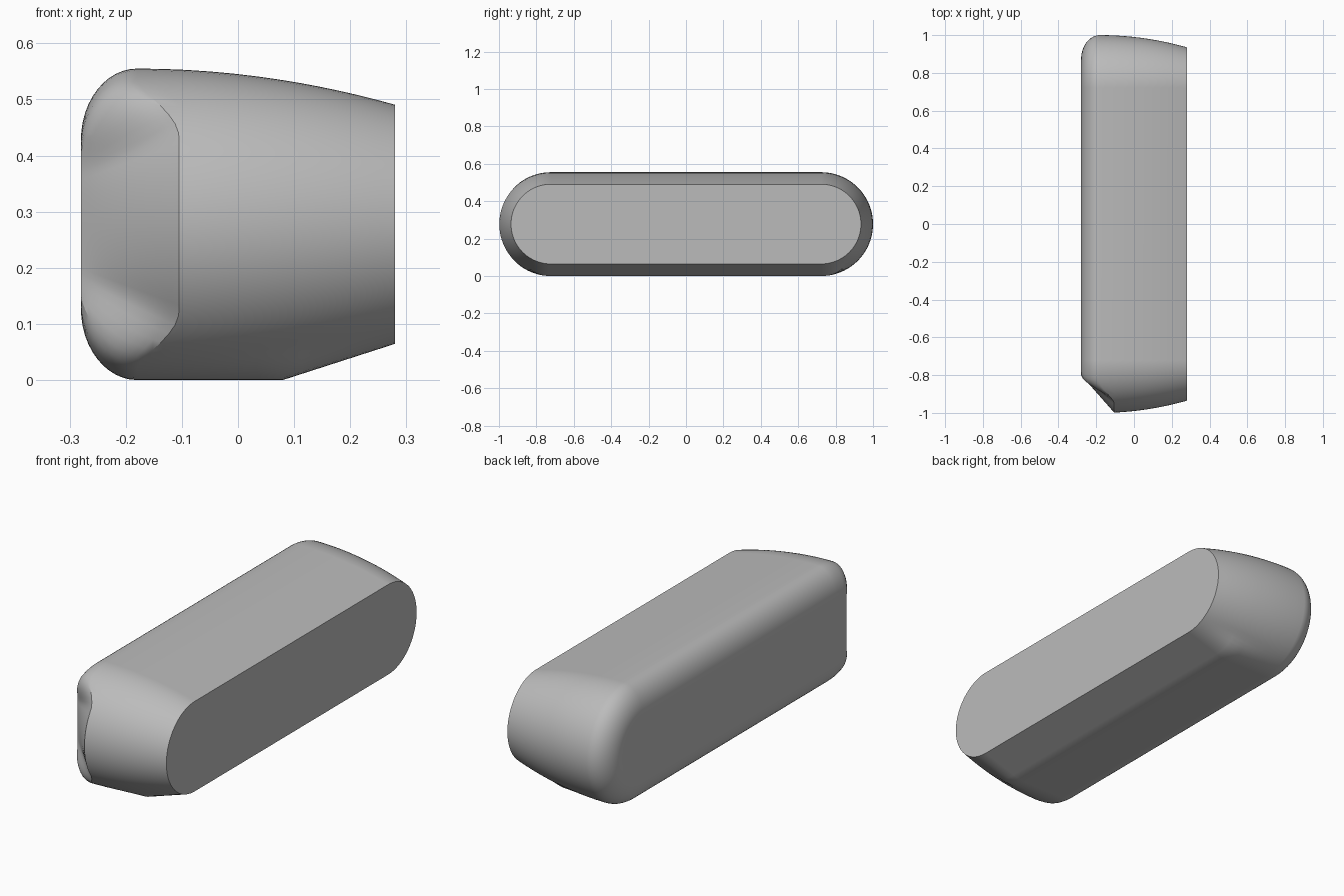
import bpy, bmesh
from math import sin, cos, pi, radians

if "Cube" in bpy.data.objects:
    bpy.data.objects.remove(bpy.data.objects["Cube"], do_unlink=True)

R, R_FACE, R_END = 0.2775, 0.15, 0.213   # widest, left face and right face radii
HALF, X_L, X_R, MID = 0.7225, -0.28, 0.28, 0.2775
X_FILLET, X_CHAMFER, X_KINK = -0.18, -0.105, 0.08
ARC, FIL, BODY = 40, 12, 6


def smooth(t):
    t = min(max(t, 0), 1)
    return t * t * (3 - 2 * t)


def mix(a, b, t):
    return a + (b - a) * t


def radius(x, a):
    """Curved taper, with a flat underside that kinks into a straight slope."""
    curved = R - (R - R_END) * ((x - X_FILLET) / (X_R - X_FILLET)) ** 2
    under = mix(R, R_END, max(0, (x - X_KINK) / (X_R - X_KINK)))
    return mix(curved, under, smooth((-sin(a) - 0.85) / 0.15))


def outline(x, r, a, side):
    return (x, side * (HALF + r * cos(a)), MID + r * sin(a))


def column(a, side):
    """One line of points running from the left face to the right face."""
    chamfer = smooth((radians(68) - abs(a)) / radians(34)) if side < 0 else 0
    inner = outline(X_L, R_FACE, a, side)
    inner = (inner[0], max(inner[1], -0.8), inner[2])
    fillet_end = outline(X_FILLET, R, a, side)
    cut_end = outline(X_CHAMFER, radius(X_CHAMFER, a), a, side)
    pts = []
    for k in range(FIL):
        t = k / FIL
        u = t * pi / 2
        blend = (1 - cos(u), sin(u), sin(u))
        pts.append([mix(mix(i, f, b), mix(i, c, t), chamfer)
                    for i, f, c, b in zip(inner, fillet_end, cut_end, blend)])
    start = mix(X_FILLET, X_CHAMFER, chamfer)
    xs = [mix(start, X_KINK, k / BODY) for k in range(BODY)]
    xs += [mix(X_KINK, X_R, k / BODY) for k in range(BODY + 1)]
    return pts + [outline(x, radius(x, a), a, side) for x in xs]


# Rounded long shell with flat faces at both ends
angles = [pi * (k / ARC - 0.5) for k in range(ARC + 1)]
columns = [column(a, 1) for a in angles] + [column(a, -1) for a in reversed(angles)]
bm = bmesh.new()
grid = [[bm.verts.new(p) for p in col] for col in columns]
for i, col in enumerate(grid):
    nxt = grid[(i + 1) % len(grid)]
    for k in range(len(col) - 1):
        bm.faces.new((col[k], col[k + 1], nxt[k + 1], nxt[k]))
bm.faces.new([c[0] for c in grid])
bm.faces.new([c[-1] for c in grid])
bmesh.ops.recalc_face_normals(bm, faces=bm.faces)
mesh = bpy.data.meshes.new("rounded_body")
bm.to_mesh(mesh)
bm.free()

body = bpy.data.objects.new("rounded_body", mesh)
bpy.context.collection.objects.link(body)

# Plain grey material
grey = bpy.data.materials.new("plain_grey")
grey.use_nodes = True
colour = (0.5, 0.5, 0.5, 1)
grey.diffuse_color = colour
grey.node_tree.nodes["Principled BSDF"].inputs["Base Color"].default_value = colour
mesh.materials.append(grey)

bpy.context.view_layer.objects.active = body
body.select_set(True)
bpy.ops.object.shade_smooth_by_angle(angle=radians(25))
weighted = body.modifiers.new("even_shading", "WEIGHTED_NORMAL")
weighted.keep_sharp = True
